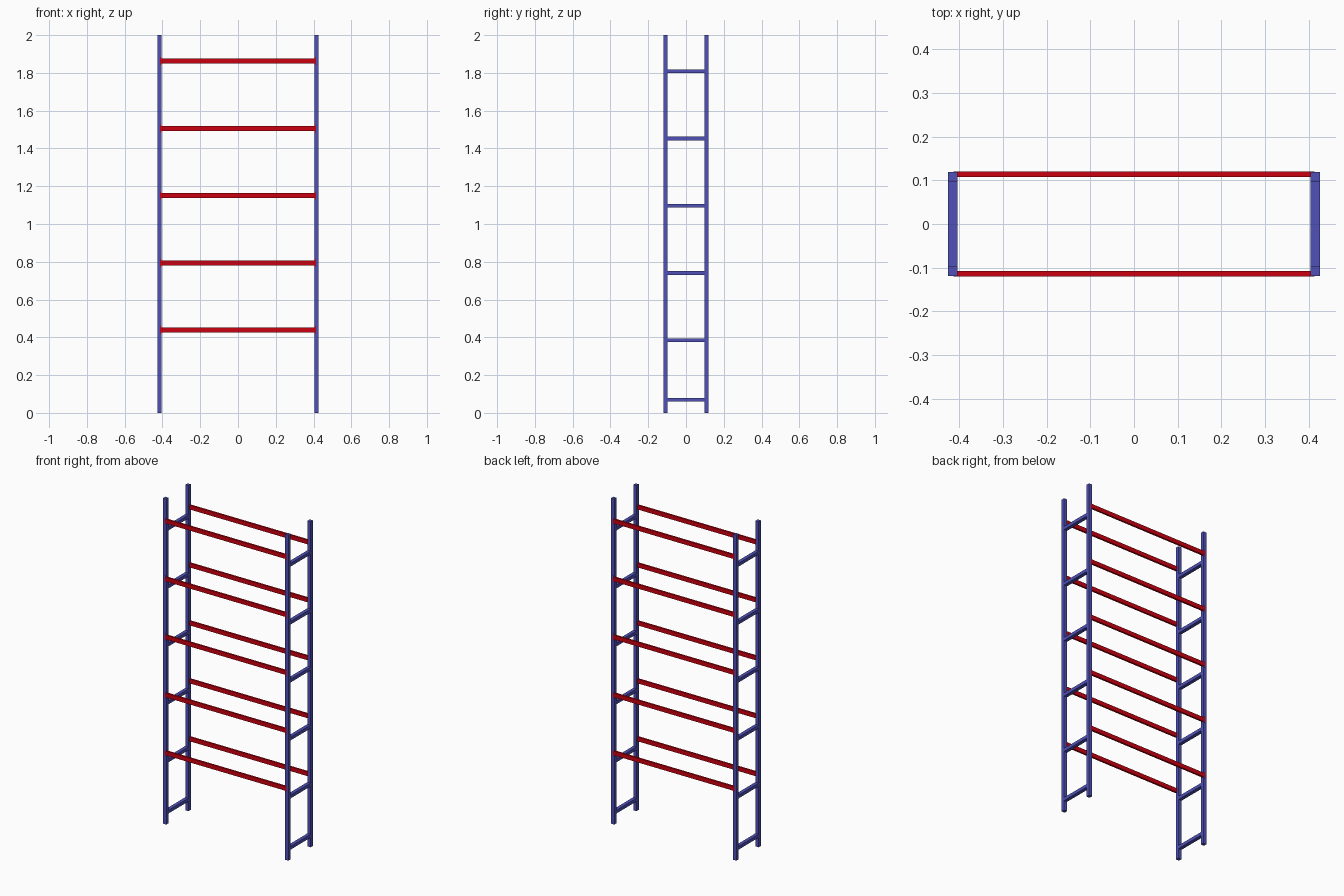
import bpy, bmesh
from mathutils import Matrix

if "Cube" in bpy.data.objects:
    bpy.data.objects.remove(bpy.data.objects["Cube"])


def material(name, color):
    m = bpy.data.materials.new(name)
    m.diffuse_color = color
    m.use_nodes = True
    m.node_tree.nodes["Principled BSDF"].inputs["Base Color"].default_value = m.diffuse_color
    return m


BLUE = material("blue_steel", (0.08, 0.08, 0.48, 1))
RED = material("red_steel", (0.60, 0.0, 0.005, 1))


def box(name, center, size, mat):
    bm = bmesh.new()
    bmesh.ops.create_cube(bm, size=1, matrix=Matrix.Diagonal((*size, 1)))
    mesh = bpy.data.meshes.new(name)
    bm.to_mesh(mesh)
    bm.free()
    mesh.materials.append(mat)
    ob = bpy.data.objects.new(name, mesh)
    ob.location = center
    bpy.context.collection.objects.link(ob)
    return ob


POST_X, POST_Y, POST_W = 0.415, 0.108, 0.022
BEAM_Y = 0.114
RUNG_Z = [0.07] + [0.385 + 0.356 * i for i in range(5)]
BEAM_Z = [0.438 + 0.356 * i for i in range(5)]

for sx, side in ((-1, "left"), (1, "right")):
    # upright posts
    for sy, face in ((-1, "front"), (1, "back")):
        box(f"{side}_{face}_post", (sx * POST_X, sy * POST_Y, 1.0),
            (POST_W, POST_W, 2.0), BLUE)
    # rungs tying front and back posts together
    for i, z in enumerate(RUNG_Z):
        box(f"{side}_rung_{i}", (sx * POST_X, 0, z),
            (POST_W, 2 * POST_Y - POST_W + 0.002, 0.02), BLUE)

for sy, face in ((-1, "front"), (1, "back")):
    for i, z in enumerate(BEAM_Z):
        # shelf beams, set just proud of the posts
        box(f"{face}_beam_{i}", (0, sy * BEAM_Y, z), (0.82, 0.012, 0.026), RED)
        # taller end plates where the beams hook on
        for sx, side in ((-1, "left"), (1, "right")):
            box(f"{face}_{side}_beam_hook_{i}", (sx * 0.411, sy * BEAM_Y, z),
                (0.005, 0.0124, 0.042), RED)
